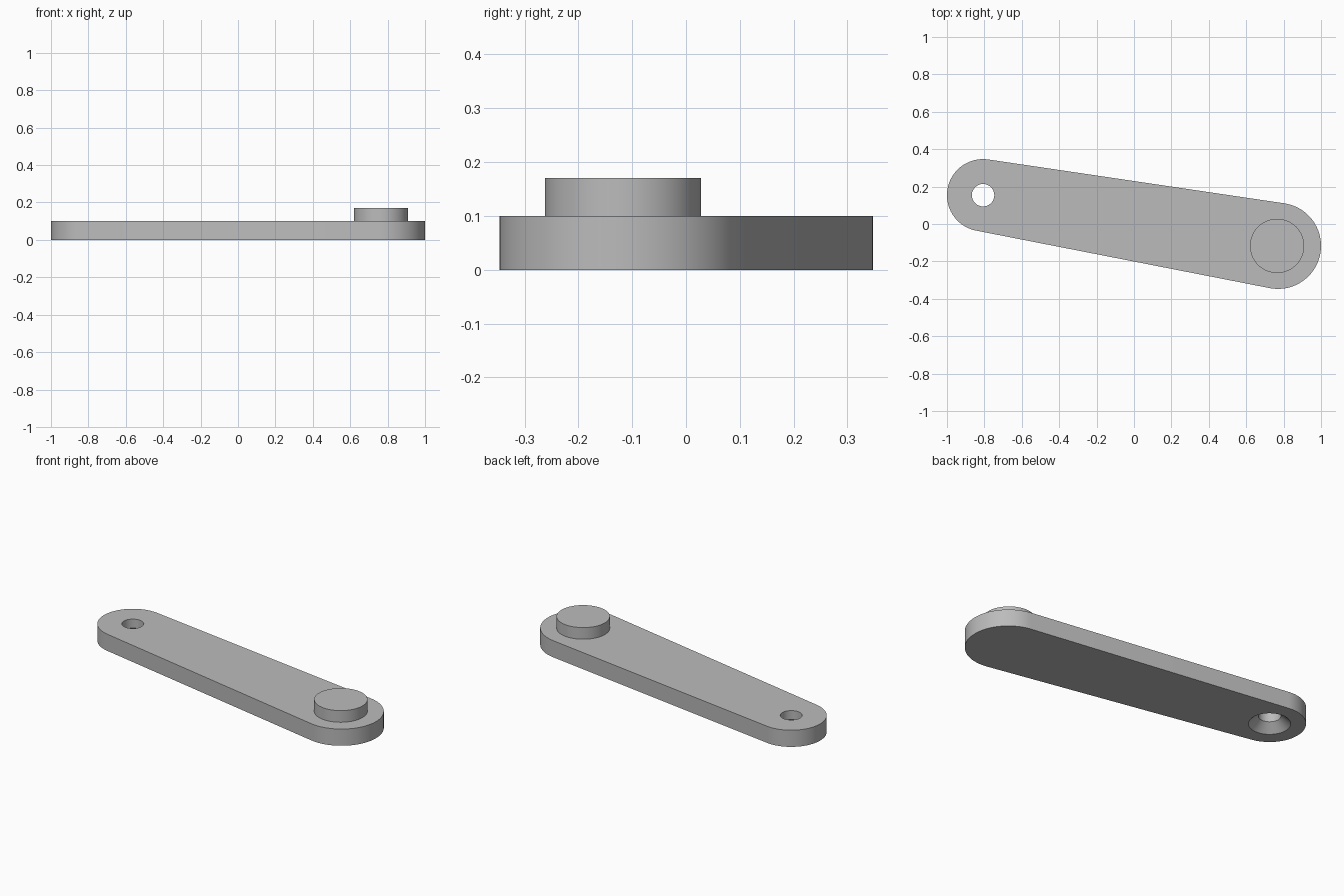
import bpy, bmesh, math

if "Cube" in bpy.data.objects:
    bpy.data.objects.remove(bpy.data.objects["Cube"])

grey = bpy.data.materials.new("plain grey")
grey.diffuse_color = (0.5, 0.5, 0.5, 1)
grey.use_nodes = True
grey.node_tree.nodes["Principled BSDF"].inputs["Base Color"].default_value = grey.diffuse_color

SMALL, SMALL_R = (-0.807, 0.154), 0.193
BIG, BIG_R = (0.77, -0.117), 0.23
BOSS, BOSS_R = (0.765, -0.117), 0.145
THICK, BOSS_TOP = 0.1, 0.17
HOLE_R, SINK_R, SINK_DEPTH = 0.06, 0.112, 0.047


def arc(c, r, a0, a1, n):
    return [(c[0] + r * math.cos(a0 + (a1 - a0) * i / n),
             c[1] + r * math.sin(a0 + (a1 - a0) * i / n)) for i in range(n + 1)]


def circle(c, r, n=64):
    return arc(c, r, 0, 2 * math.pi, n)[:-1]


def ring(bm, pts, z):
    """Closed loop of edges at height z."""
    vs = [bm.verts.new((x, y, z)) for x, y in pts]
    return vs, [bm.edges.new((vs[i - 1], vs[i])) for i in range(len(vs))]


def wall(bm, low, high):
    for i in range(len(low)):
        bm.faces.new((low[i - 1], low[i], high[i], high[i - 1]))


def finish(bm, name):
    bmesh.ops.recalc_face_normals(bm, faces=bm.faces)
    me = bpy.data.meshes.new(name)
    bm.to_mesh(me)
    bm.free()
    me.materials.append(grey)
    ob = bpy.data.objects.new(name, me)
    bpy.context.collection.objects.link(ob)
    bpy.ops.object.select_all(action='DESELECT')
    ob.select_set(True)
    bpy.context.view_layer.objects.active = ob
    bpy.ops.object.shade_smooth_by_angle(angle=math.radians(30))


# Arm: two round ends joined by tangent lines, with a countersunk hole
dx, dy = BIG[0] - SMALL[0], BIG[1] - SMALL[1]
axis = math.atan2(dy, dx)
half = math.acos((SMALL_R - BIG_R) / math.hypot(dx, dy))
outline = (arc(BIG, BIG_R, axis - half, axis + half, 40)
           + arc(SMALL, SMALL_R, axis + half, axis - half + 2 * math.pi, 40))
bm = bmesh.new()
out_low, e1 = ring(bm, outline, 0)
out_high, e2 = ring(bm, outline, THICK)
sink, e3 = ring(bm, circle(SMALL, SINK_R), 0)
neck, _ = ring(bm, circle(SMALL, HOLE_R), SINK_DEPTH)
hole, e4 = ring(bm, circle(SMALL, HOLE_R), THICK)
bmesh.ops.triangle_fill(bm, edges=e1 + e3, use_beauty=True, normal=(0, 0, -1))
bmesh.ops.triangle_fill(bm, edges=e2 + e4, use_beauty=True, normal=(0, 0, 1))
wall(bm, out_low, out_high)
wall(bm, sink, neck)
wall(bm, neck, hole)
finish(bm, "arm")

# Boss: round raised disc on the wide end
bm = bmesh.new()
low, _ = ring(bm, circle(BOSS, BOSS_R), THICK)
high, _ = ring(bm, circle(BOSS, BOSS_R), BOSS_TOP)
wall(bm, low, high)
bm.faces.new(low)
bm.faces.new(high)
finish(bm, "boss")
